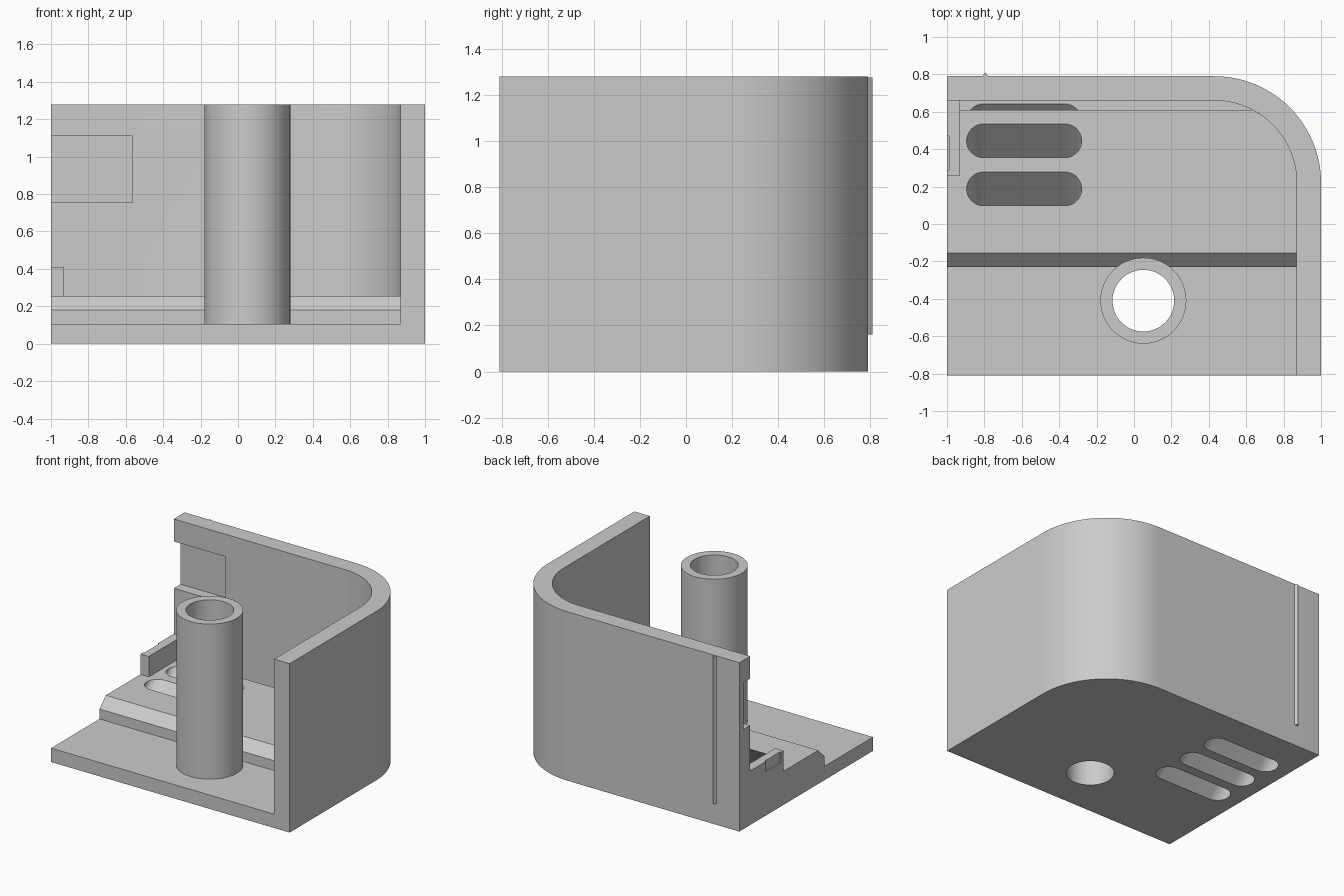
import bpy, bmesh
from math import sin, cos, pi, radians
from mathutils import Matrix

if "Cube" in bpy.data.objects:
    bpy.data.objects.remove(bpy.data.objects["Cube"], do_unlink=True)

grey = bpy.data.materials.new("plain_grey")
GREY = (0.6, 0.6, 0.6, 1)
grey.diffuse_color = GREY
grey.use_nodes = True
grey.node_tree.nodes["Principled BSDF"].inputs["Base Color"].default_value = GREY

HEIGHT, FLOOR, STEP = 1.28, 0.105, 0.255
FRONT, BACK, INNER_X, INNER_Y = -0.81, 0.79, 0.87, 0.66
CX, CY = 0.43, 0.22          # centre of the rounded corner
TUBE = (0.05, -0.41)


def arc(cx, cy, r, a0, a1, n=24):
    return [(cx + r * cos(radians(a0 + (a1 - a0) * i / n)),
             cy + r * sin(radians(a0 + (a1 - a0) * i / n))) for i in range(n + 1)]


def finish(obj):
    """Smooth the curved faces, keep hard edges sharp."""
    for p in obj.data.polygons:
        p.use_smooth = True
    obj.data.set_sharp_from_angle(angle=radians(30))


def prism(name, outline, z0, z1, shear=0.0, bevel_y=None):
    """Extrude a plan outline; shear leans it to +y, bevel_y chamfers a top edge."""
    bm = bmesh.new()
    face = bm.faces.new([bm.verts.new((x, y, z0)) for x, y in outline])
    top = bmesh.ops.extrude_face_region(bm, geom=[face])["geom"]
    for v in top:
        if isinstance(v, bmesh.types.BMVert):
            v.co.z = z1
            v.co.y += shear * (z1 - z0)
    if bevel_y is not None:
        edges = [e for e in bm.edges
                 if all(abs(v.co.y - bevel_y) < 1e-4 and v.co.z > z1 - 1e-4 for v in e.verts)]
        bmesh.ops.bevel(bm, geom=edges, offset=0.075, segments=1, affect='EDGES')
    bmesh.ops.recalc_face_normals(bm, faces=bm.faces)
    mesh = bpy.data.meshes.new(name)
    bm.to_mesh(mesh)
    bm.free()
    mesh.materials.append(grey)
    obj = bpy.data.objects.new(name, mesh)
    bpy.context.collection.objects.link(obj)
    finish(obj)
    return obj


def box(name, x0, x1, y0, y1, z0, z1):
    return prism(name, [(x0, y0), (x1, y0), (x1, y1), (x0, y1)], z0, z1)


def cut(obj, cutters):
    for c in cutters:
        c.hide_render = True
        mod = obj.modifiers.new("cut", 'BOOLEAN')
        mod.operation, mod.solver, mod.object = 'DIFFERENCE', 'EXACT', c
    mesh = bpy.data.meshes.new_from_object(
        obj.evaluated_get(bpy.context.evaluated_depsgraph_get()))
    obj.modifiers.clear()
    obj.data = mesh
    finish(obj)


# Wall: straight back, rounded corner, straight left side
outer = arc(CX, CY, 1 - CX, 0, 90)
inner = arc(CX, CY, INNER_X - CX, 0, 90)
wall = prism("wall", [(1, FRONT)] + outer + [(-1, BACK), (-1, INNER_Y)]
             + inner[::-1] + [(INNER_X, FRONT)], 0, HEIGHT)
recess = box("recess_cutter", -1.1, -0.565, 0.5, 0.74, 0.755, 1.11)
cut(wall, [recess])

# Floor plate inside the wall
floor = prism("floor", [(-1, FRONT), (INNER_X, FRONT)] + inner + [(-1, INNER_Y)], 0, FLOOR)

# Raised step with a chamfered front, leaving a groove along the back wall
STEP_FRONT, STEP_BACK = -0.23, 0.61
side = [p for p in inner if p[1] < STEP_BACK - 0.01]
r = INNER_X - CX
corner_x = CX + (r * r - (STEP_BACK - CY) ** 2) ** 0.5
step = prism("raised_step", [(-1, STEP_FRONT), (INNER_X, STEP_FRONT)] + side
             + [(corner_x, STEP_BACK), (-1, STEP_BACK)], FLOOR, STEP, bevel_y=STEP_FRONT)
box("groove_end", -1, -0.93, STEP_BACK, INNER_Y, FLOOR, STEP)

# Slanted vent slots through step and floor
slots = []
for i in range(3):
    y = -0.067 + 0.257 * i - 0.05
    outline = arc(-0.37, y, 0.09, -90, 90, 16) + arc(-0.805, y, 0.09, 90, 270, 16)
    slots.append(prism("slot_cutter", outline, -0.05, 0.35, shear=1.0))
cut(step, slots)

# Screw tube, with its bore carried through the floor
bore = prism("bore_cutter", arc(*TUBE, 0.165, 0, 352.5, 47), -0.1, HEIGHT + 0.1)
tube = prism("screw_tube", arc(*TUBE, 0.23, 0, 352.5, 47), FLOOR, HEIGHT)
cut(tube, [bore])
cut(floor, slots + [bore])

# Retaining tab on the open side, with a shallow outer notch
tab = box("retaining_tab", -1, -0.93, 0.26, INNER_Y, STEP, 0.41)
notch = box("notch_cutter", -1.1, -0.99, 0.29, 0.47, 0.33, 0.5)
cut(tab, [notch])

# Thin pointed rib on the outside of the back wall
prism("back_rib", [(-0.81, BACK), (-0.78, BACK), (-0.795, 0.81)], 0.16, HEIGHT - 0.005)

for helper in slots + [bore, recess, notch]:
    bpy.data.objects.remove(helper, do_unlink=True)
